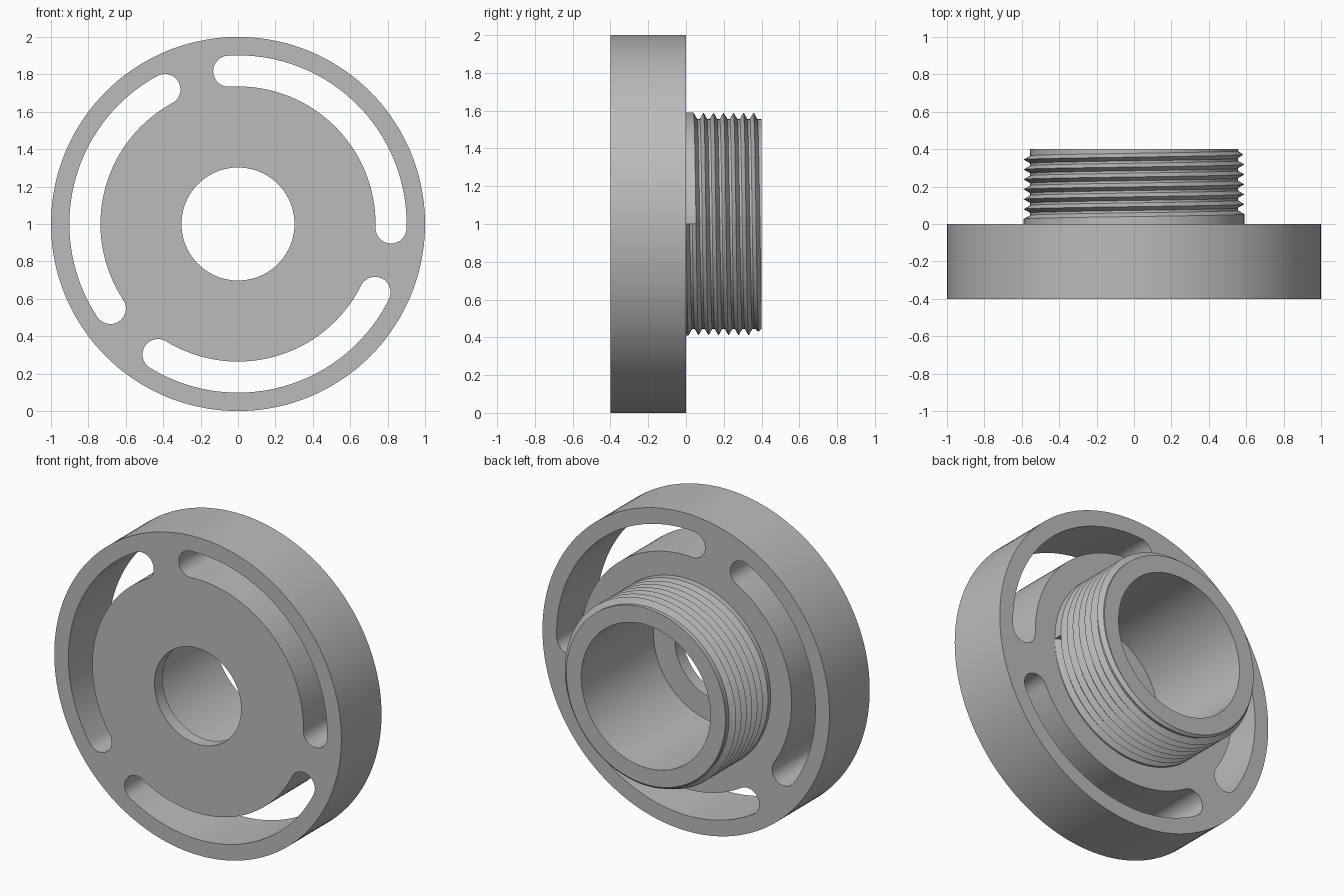
import bpy, bmesh
from math import cos, sin, pi, radians

cube = bpy.data.objects.get("Cube")
if cube:
    bpy.data.objects.remove(cube, do_unlink=True)

# Material
grey = bpy.data.materials.new("plain grey")
grey.use_nodes = True
GREY = (0.5, 0.5, 0.5, 1)
grey.diffuse_color = GREY
grey.node_tree.nodes["Principled BSDF"].inputs["Base Color"].default_value = GREY

SIDES = 144
AXIS_Z = 1.0


def add_object(name, bm):
    bmesh.ops.recalc_face_normals(bm, faces=bm.faces)
    mesh = bpy.data.meshes.new(name)
    bm.to_mesh(mesh)
    bm.free()
    mesh.materials.append(grey)
    obj = bpy.data.objects.new(name, mesh)
    bpy.context.collection.objects.link(obj)
    return obj


def prism(name, outline, y0, y1):
    """Extrude an (x, z) outline around the axis from y0 to y1."""
    bm = bmesh.new()
    rings = [[bm.verts.new((x, y, AXIS_Z + z)) for x, z in outline] for y in (y0, y1)]
    for ring in rings:
        bm.faces.new(ring)
    n = len(outline)
    for i in range(n):
        j = (i + 1) % n
        bm.faces.new((rings[0][i], rings[0][j], rings[1][j], rings[1][i]))
    return add_object(name, bm)


def arc(radius, a0, a1, steps, cx=0, cz=0):
    angles = [a0 + (a1 - a0) * i / steps for i in range(steps + 1)]
    return [(cx + radius * cos(a), cz + radius * sin(a)) for a in angles]


def circle(radius):
    return arc(radius, 0, 2 * pi, SIDES)[:-1]


def slot_outline(start, end, mid, half):
    """Curved slot with round ends."""
    outer = arc(mid + half, start, end, 48)
    inner = arc(mid - half, end, start, 48)
    cap_end = arc(half, end, end + pi, 14, mid * cos(end), mid * sin(end))
    cap_start = arc(half, start + pi, start + 2 * pi, 14, mid * cos(start), mid * sin(start))
    return outer + cap_end[1:-1] + inner + cap_start[1:-1]


def smooth(obj):
    bpy.ops.object.select_all(action='DESELECT')
    obj.select_set(True)
    bpy.context.view_layer.objects.active = obj
    bpy.ops.object.shade_smooth_by_angle(angle=radians(25))


# Flange disc with a stepped bore and three curved slots
BORE, HOLE = 0.45, 0.302
flange = prism("flange_disc", circle(1.0), -0.4, 0)
cutters = [prism("hole_cutter", circle(HOLE), -0.5, 0.1),
           prism("bore_cutter", circle(BORE), -0.32, 0.1)]
for k in range(3):
    turn = radians(120 * k)
    outline = slot_outline(turn + radians(-1.5), turn + radians(93.5), 0.8185, 0.083)
    cutters.append(prism(f"slot_cutter_{k + 1}", outline, -0.5, 0.1))
bpy.context.view_layer.objects.active = flange
for cutter in cutters:
    cutter.hide_render = True
    mod = flange.modifiers.new("cut", 'BOOLEAN')
    mod.operation, mod.solver, mod.object = 'DIFFERENCE', 'EXACT', cutter
    bpy.ops.object.modifier_apply(modifier=mod.name)
for cutter in cutters:
    bpy.data.objects.remove(cutter, do_unlink=True)
smooth(flange)

# Threaded neck: the groove profile climbs one pitch per turn
PITCH, CREST, ROOT, LENGTH = 0.053, 0.59, 0.555, 0.4


def neck_profile(t):
    points = [(0, BORE), (0, CREST)]
    for k in range(9):
        for step, radius in ((0, CREST), (0.38, ROOT), (0.62, ROOT)):
            y = min((t + k + step) * PITCH, LENGTH)
            points.append((y, min(radius, ROOT + LENGTH - y)))
    return points + [(LENGTH, ROOT), (LENGTH, BORE), (0, BORE)]


bm = bmesh.new()
columns = []
for i in range(SIDES + 1):
    t = i / SIDES
    a = -2 * pi * t
    columns.append([bm.verts.new((r * cos(a), y, AXIS_Z + r * sin(a)))
                    for y, r in neck_profile(t)])
for left, right in zip(columns, columns[1:]):
    for j in range(len(left) - 1):
        bm.faces.new((left[j], left[j + 1], right[j + 1], right[j]))
# Step face where the groove begins
bm.faces.new(columns[0][2:6])
bmesh.ops.remove_doubles(bm, verts=bm.verts, dist=0.00005)
bmesh.ops.dissolve_degenerate(bm, edges=bm.edges, dist=0.00005)
neck = add_object("threaded_neck", bm)
smooth(neck)
